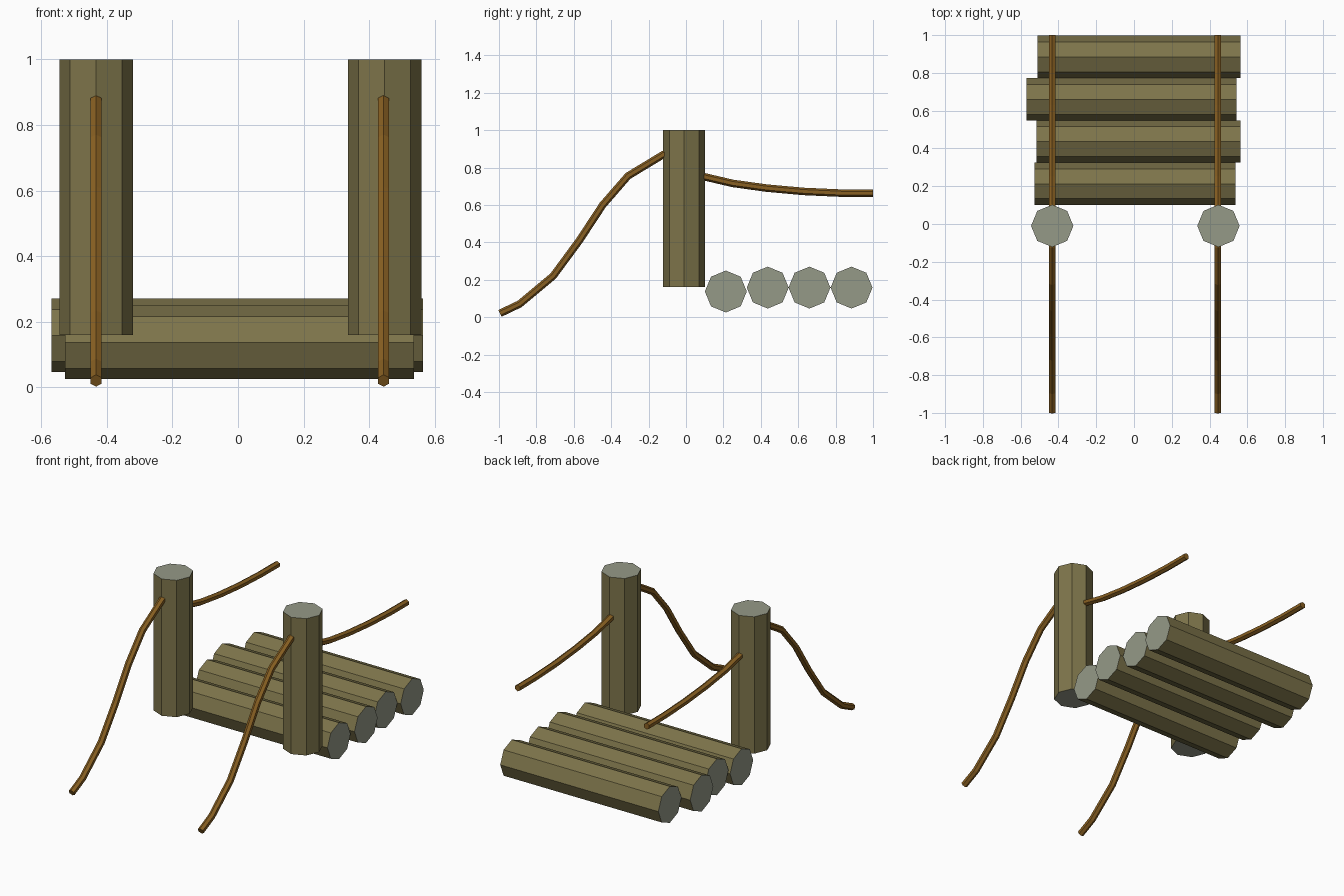
import bpy, bmesh, math
from mathutils import Matrix, Vector

cube = bpy.data.objects.get("Cube")
if cube:
    bpy.data.objects.remove(cube, do_unlink=True)


def material(name, rgb):
    mat = bpy.data.materials.new(name)
    mat.use_nodes = True
    color = (*rgb, 1.0)
    mat.diffuse_color = color
    mat.node_tree.nodes["Principled BSDF"].inputs["Base Color"].default_value = color
    return mat


BARK = material("bark", (0.205, 0.175, 0.069))
CUT_WOOD = material("cut_wood", (0.30, 0.32, 0.245))
ROPE = material("rope", (0.25, 0.117, 0.016))
LOG_R = 0.112
ROPE_R = 0.02


def add_object(name, bm, mats):
    bmesh.ops.recalc_face_normals(bm, faces=bm.faces)
    mesh = bpy.data.meshes.new(name)
    bm.to_mesh(mesh)
    bm.free()
    for mat in mats:
        mesh.materials.append(mat)
    obj = bpy.data.objects.new(name, mesh)
    bpy.context.collection.objects.link(obj)
    return obj


def log(name, center, length, along_x=False):
    """Eight-sided log with pale cut ends."""
    bm = bmesh.new()
    bmesh.ops.create_cone(bm, cap_ends=True, segments=8, radius1=LOG_R,
                          radius2=LOG_R, depth=length)
    for face in bm.faces:
        face.material_index = int(len(face.verts) == 8)
    turn = Matrix.Rotation(math.pi / 2, 4, "Y") if along_x else Matrix()
    bm.transform(Matrix.Translation(center) @ turn)
    return add_object(name, bm, [BARK, CUT_WOOD])


def rope(name, x, path):
    """Six-sided rope swept along a (y, z) path."""
    pts = [Vector((x, y, z)) for y, z in path]
    side = Vector((1, 0, 0))
    bm = bmesh.new()
    rings = []
    for i, p in enumerate(pts):
        before = (p - pts[i - 1]).normalized() if i else Vector()
        after = (pts[i + 1] - p).normalized() if i < len(pts) - 1 else Vector()
        up = side.cross((before + after).normalized())
        rings.append([bm.verts.new(p + ROPE_R * (side * math.sin(a) + up * math.cos(a)))
                      for a in (k * math.pi / 3 for k in range(6))])
    for r0, r1 in zip(rings, rings[1:]):
        for k in range(6):
            n = (k + 1) % 6
            bm.faces.new((r0[k], r0[n], r1[n], r1[k]))
    bm.faces.new(rings[0])
    bm.faces.new(rings[-1])
    return add_object(name, bm, [ROPE])


# Floor logs: left end, right end, y, z
floor_logs = [(-0.527, 0.537, 0.213, 0.137), (-0.516, 0.564, 0.437, 0.158),
              (-0.569, 0.542, 0.66, 0.158), (-0.51, 0.564, 0.885, 0.158)]
for i, (x0, x1, y, z) in enumerate(floor_logs):
    log(f"floor_log_{i + 1}", ((x0 + x1) / 2, y, z), x1 - x0, along_x=True)

# Posts, each with a rope hanging to the front and one running back
front_path = [(-0.995, 0.02), (-0.89, 0.07), (-0.71, 0.22), (-0.57, 0.41),
              (-0.445, 0.60), (-0.31, 0.755), (-0.12, 0.87), (-0.05, 0.89)]
back_path = [(0.05, 0.762), (0.10, 0.75), (0.25, 0.715), (0.43, 0.69),
             (0.63, 0.672), (0.83, 0.663), (1.0, 0.662)]
for side_name, post_x, rope_x in (("right", -0.433, -0.433), ("left", 0.447, 0.444)):
    log(f"{side_name}_post", (post_x, -0.01, 0.58), 0.84)
    rope(f"{side_name}_front_rope", rope_x, front_path)
    rope(f"{side_name}_back_rope", rope_x, back_path)
